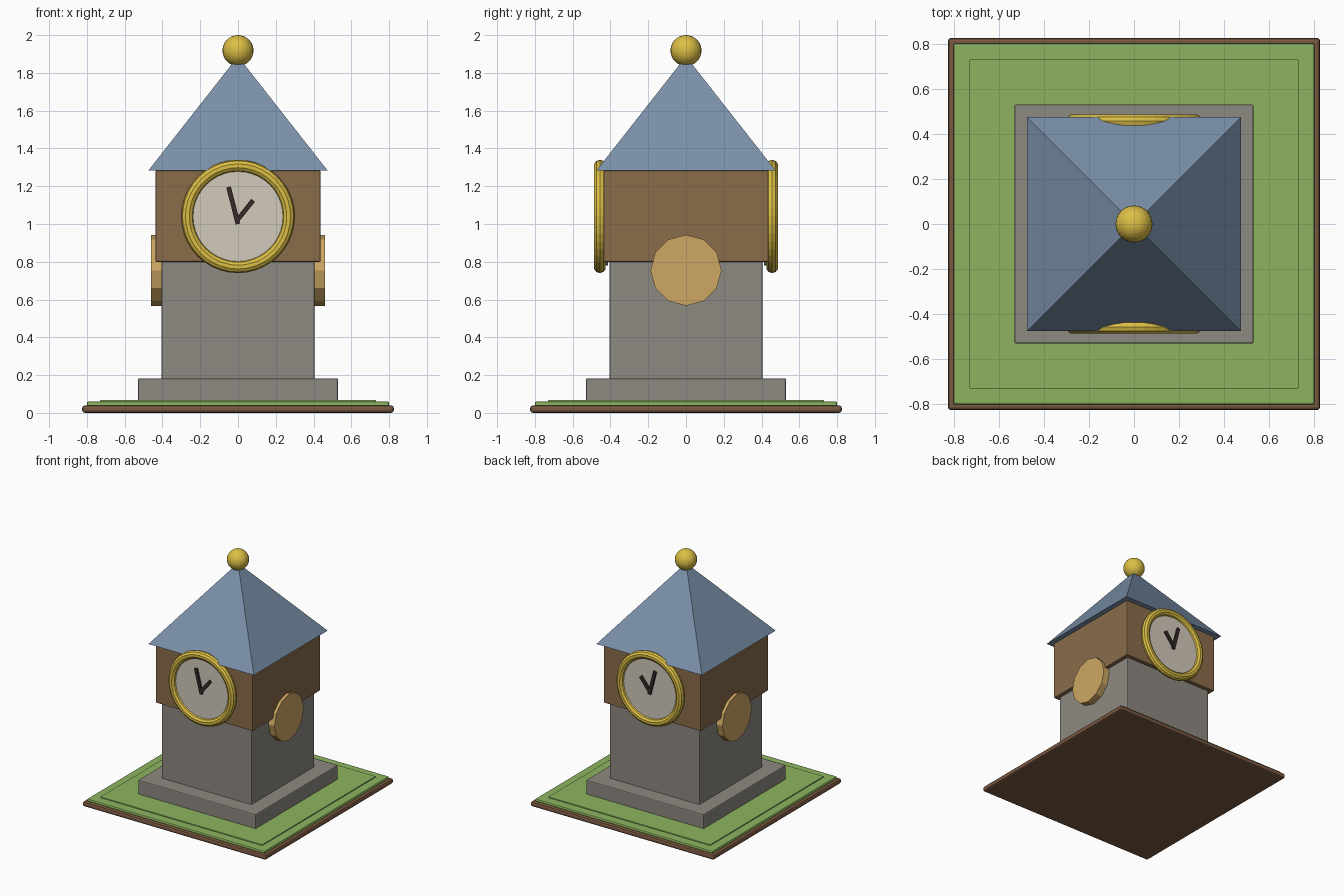
import bpy
import math
from mathutils import Vector

cube = bpy.data.objects.get("Cube")
if cube:
    bpy.data.objects.remove(cube, do_unlink=True)


def material(name, hex_colour):
    """Flat material from an sRGB hex string, stored as linear values."""
    channels = [int(hex_colour[i:i + 2], 16) / 255 for i in (0, 2, 4)]
    colour = [c / 12.92 if c < 0.04045 else ((c + 0.055) / 1.055) ** 2.4 for c in channels]
    mat = bpy.data.materials.new(name)
    mat.use_nodes = True
    mat.diffuse_color = (*colour, 1)
    bsdf = mat.node_tree.nodes["Principled BSDF"]
    bsdf.inputs["Base Color"].default_value = (*colour, 1)
    bsdf.inputs["Roughness"].default_value = 0.8
    return mat


SOIL = material("soil brown", "7A5840")
GRASS = material("grass green", "8DB45F")
STONE = material("stone grey", "8D8981")
WOOD = material("wood brown", "8A6C4B")
SLATE = material("slate blue", "7A90A9")
CREAM = material("dial cream", "D2CABB")
GOLD = material("gold", "DCBF45")
TAN = material("pale wood", "CDA763")
DARK = material("hand dark brown", "352A28")


def finish(name, mat):
    obj = bpy.context.object
    obj.name = name
    obj.data.materials.append(mat)
    return obj


def block(name, mat, half, bottom, top, bevel):
    """Square block with rounded edges, centred on the tower axis."""
    bpy.ops.mesh.primitive_cube_add(size=1, location=(0, 0, (bottom + top) / 2))
    obj = finish(name, mat)
    obj.scale = (2 * half, 2 * half, top - bottom)
    bpy.ops.object.transform_apply(location=False, rotation=False)
    mod = obj.modifiers.new("rounded edges", "BEVEL")
    mod.width = bevel
    mod.segments = 2
    return obj


def hand(name, start, end, y):
    """Thin clock hand between two (x, z) points on a dial."""
    a, b = Vector((start[0], y, start[1])), Vector((end[0], y, end[1]))
    d = b - a
    bpy.ops.mesh.primitive_cube_add(size=1, location=(a + b) / 2,
                                    rotation=(0, math.atan2(d.x, d.z), 0))
    obj = finish(name, DARK)
    obj.scale = (0.025, 0.02, d.length)


# Ground
block("soil_slab", SOIL, 0.825, 0, 0.04, 0.014)
block("lawn", GRASS, 0.80, 0.035, 0.06, 0.008)
block("raised_lawn", GRASS, 0.73, 0.05, 0.068, 0.003)

# Tower
block("plinth", STONE, 0.53, 0.06, 0.183, 0.008)
block("tower_shaft", STONE, 0.405, 0.17, 0.81, 0.006)
block("clock_storey", WOOD, 0.437, 0.80, 1.283, 0.006)

# Roof and finial
bpy.ops.mesh.primitive_cone_add(vertices=4, radius1=0.475 * math.sqrt(2), depth=0.605,
                                location=(0, 0, 1.585), rotation=(0, 0, math.pi / 4))
finish("roof", SLATE)
bpy.ops.mesh.primitive_uv_sphere_add(segments=24, ring_count=16, radius=0.082,
                                     location=(0, 0, 1.918))
finish("finial_ball", GOLD)

# Clocks on the front and back
DIAL_Z = 1.04
for side, s in (("front", -1), ("back", 1)):
    bpy.ops.mesh.primitive_cylinder_add(vertices=32, radius=0.26, depth=0.05,
                                        location=(0, s * 0.437, DIAL_Z),
                                        rotation=(math.pi / 2, 0, 0))
    finish(side + "_dial", CREAM)
    bpy.ops.mesh.primitive_torus_add(major_segments=40, minor_segments=10,
                                     major_radius=0.268, minor_radius=0.032,
                                     location=(0, s * 0.456, DIAL_Z),
                                     rotation=(math.pi / 2, 0, 0))
    finish(side + "_dial_ring", GOLD)
    hand(side + "_minute_hand", (0, 1.0), (-0.05, 1.196), s * 0.468)
    hand(side + "_hour_hand", (-0.008, 1.015), (0.08, 1.125), s * 0.468)

# Round plaques on the sides
for side, s in (("left", 1), ("right", -1)):
    bpy.ops.mesh.primitive_cylinder_add(vertices=12, radius=0.188, depth=0.08,
                                        location=(s * 0.42, 0, 0.755),
                                        rotation=(0, math.pi / 2, 0))
    finish(side + "_plaque", TAN)
